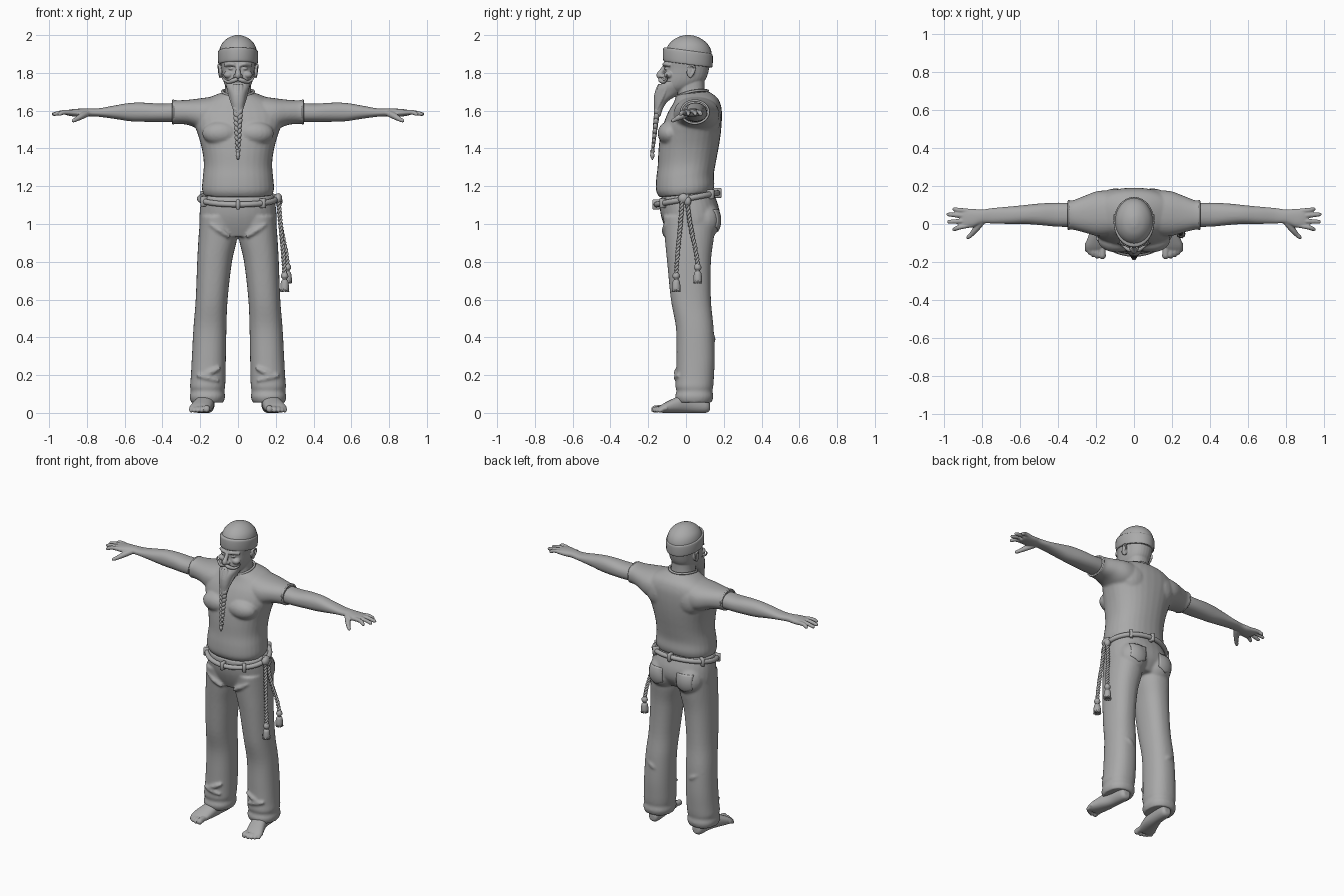
import bpy, bmesh
from math import cos, sin, pi, copysign
from mathutils import Vector, Matrix, Euler

if "Cube" in bpy.data.objects:
    bpy.data.objects.remove(bpy.data.objects["Cube"], do_unlink=True)

grey = bpy.data.materials.new("plain grey")
grey.use_nodes = True
grey.diffuse_color = (.4, .4, .4, 1)
grey.node_tree.nodes["Principled BSDF"].inputs["Base Color"].default_value = (.4, .4, .4, 1)


def catmull(rows, k):
    """Smooth interpolation through rows of numbers."""
    out, last = [], len(rows) - 1
    for i in range(last):
        quad = zip(rows[max(i - 1, 0)], rows[i], rows[i + 1], rows[min(i + 2, last)])
        quad = list(quad)
        for s in range(k):
            t = s / k
            out.append([b + .5 * t * (c - a + t * (2*a - 5*b + 4*c - d + t * (3*b - a - 3*c + d)))
                        for a, b, c, d in quad])
    return out + [list(rows[-1])]


def skin(bm, rings, closed=False):
    """Join rings of points into a surface."""
    rings = [[bm.verts.new(p) for p in ring] for ring in rings]
    n = len(rings[0])
    pairs = list(zip(rings, rings[1:]))
    if closed:
        pairs.append((rings[-1], rings[0]))
    else:
        bm.faces.new(rings[0])
        bm.faces.new(rings[-1])
    for a, b in pairs:
        for i in range(n):
            j = (i + 1) % n
            bm.faces.new((a[i], a[j], b[j], b[i]))


def loft(bm, axis, rows, tilt=0, power=.88, n=32):
    """Rows are (position on axis, then min and max on the other two axes)."""
    w = "xyz".index(axis)
    u, v = [i for i in range(3) if i != w]
    rings = []
    for pos, u0, u1, v0, v1 in catmull(rows, 5):
        ring = []
        for i in range(n):
            c, s = cos(2 * pi * i / n), sin(2 * pi * i / n)
            p = Vector()
            p[w] = pos
            p[u] = (u0 + u1) / 2 + (u1 - u0) / 2 * copysign(abs(c) ** power, c)
            p[v] = (v0 + v1) / 2 + (v1 - v0) / 2 * copysign(abs(s) ** power, s)
            p.z += tilt * p.y
            ring.append(p)
        rings.append(ring)
    skin(bm, rings)


def body(bm, rows, tilt=0, power=.88):
    """Upright loft, symmetric in x: rows are (z, half width, front, back)."""
    loft(bm, "z", [(z, -w, w, f, b) for z, w, f, b in rows], tilt, power)


def tube(bm, rows, k=5, ref=None, n=12):
    """Rows are (x, y, z, radius). With ref, the path is a closed loop."""
    rows = catmull(rows, k)
    pts = [Vector(r[:3]) for r in rows]
    closed = ref is not None
    if not closed:
        chord = pts[-1] - pts[0]
        ref = Vector([float(i == min(range(3), key=lambda a: abs(chord[a]))) for i in range(3)])
    rings, m = [], len(pts)
    for i, p in enumerate(pts):
        nxt, prev = (pts[(i + 1) % m], pts[i - 1]) if closed else (pts[min(i + 1, m - 1)], pts[max(i - 1, 0)])
        side = (nxt - prev).cross(ref).normalized()
        up = side.cross(nxt - prev).normalized()
        r = rows[i][3]
        rings.append([p + r * (side * cos(2 * pi * j / n) + up * sin(2 * pi * j / n)) for j in range(n)])
    skin(bm, rings, closed)


def blob(bm, at, size, rot=(0, 0, 0)):
    mat = Matrix.LocRotScale(Vector(at), Euler(rot), Vector(size))
    bmesh.ops.create_uvsphere(bm, u_segments=20, v_segments=12, radius=1, matrix=mat)


def block(bm, at, size, rot=(0, 0, 0)):
    mat = Matrix.LocRotScale(Vector(at), Euler(rot), Vector(size))
    bmesh.ops.create_cube(bm, size=1, matrix=mat)


def finish(name, bm, voxel=0, mirror=False, relax=3):
    bmesh.ops.recalc_face_normals(bm, faces=bm.faces)
    me = bpy.data.meshes.new(name)
    bm.to_mesh(me)
    bm.free()
    me.materials.append(grey)
    me.shade_smooth()
    ob = bpy.data.objects.new(name, me)
    bpy.context.collection.objects.link(ob)
    if mirror:
        ob.modifiers.new("Mirror", "MIRROR").use_mirror_merge = False
    if voxel:
        mod = ob.modifiers.new("Remesh", "REMESH")
        mod.mode, mod.voxel_size, mod.use_smooth_shade = "VOXEL", voxel, True
        mod = ob.modifiers.new("Smooth", "SMOOTH")
        mod.factor, mod.iterations = .5, relax
    return ob


# Shirt: trunk, chest, shoulders and sleeves
bm = bmesh.new()
body(bm, [(1.155, .183, -.14, .14), (1.19, .191, -.158, .15), (1.25, .186, -.158, .148),
          (1.32, .181, -.15, .16), (1.4, .192, -.146, .175), (1.47, .212, -.138, .185),
          (1.54, .235, -.12, .19), (1.6, .23, -.095, .187), (1.65, .18, -.065, .167),
          (1.69, .09, -.05, .12)], tilt=.1)
for s in (-1, 1):
    blob(bm, (s * .09, -.085, 1.48), (.1, .065, .065))
    blob(bm, (s * .1, .12, 1.56), (.1, .065, .1))
    rows = [(.06, -.06, .17, 1.46, 1.685), (.18, -.065, .175, 1.49, 1.668), (.26, -.045, .148, 1.523, 1.658),
            (.32, -.03, .125, 1.53, 1.655), (.347, -.031, .125, 1.527, 1.659)]
    loft(bm, "x", [(s * r[0], *r[1:]) for r in rows])
finish("shirt", bm, .008)

# Collar band and sleeve hems
bm = bmesh.new()
loop = [2 * pi * i / 40 for i in range(40)]
tube(bm, [(.083 * cos(a), .032 + .083 * sin(a), 1.69 + .016 * sin(a) + .012 * cos(a) ** 2, .007) for a in loop],
     1, Vector((0, 0, 1)), 8)
for s in (-1, 1):
    tube(bm, [(s * .343, .047 + .073 * cos(a), 1.593 + .061 * sin(a), .006) for a in loop],
         1, Vector((1, 0, 0)), 8)
finish("shirt_hems", bm)

# Arms with hands and fingers
bm = bmesh.new()
loft(bm, "x", [(.28, -.015, .11, 1.54, 1.645), (.4, -.014, .112, 1.54, 1.637), (.49, -.006, .108, 1.541, 1.642),
               (.57, 0, .1, 1.544, 1.641), (.65, 0, .092, 1.556, 1.628), (.74, .003, .084, 1.568, 1.612),
               (.8, .002, .076, 1.57, 1.612), (.85, -.018, .08, 1.568, 1.61), (.89, -.018, .08, 1.572, 1.606),
               (.91, -.01, .072, 1.576, 1.6)])
for y0, x1, y1 in ((.068, .955, .078), (.042, .985, .05), (.016, .982, .012), (-.008, .955, -.028)):
    tube(bm, [(.87, y0, 1.59, .013), (.92, (y0 + y1) / 2, 1.592, .0125),
              (x1 - .01, y1, 1.582, .0105), (x1, y1, 1.58, .005)])
tube(bm, [(.8, .012, 1.585, .018), (.83, -.025, 1.57, .017), (.855, -.055, 1.555, .0125),
          (.872, -.07, 1.547, .0105), (.88, -.075, 1.545, .005)])
finish("arms", bm, .0048, True)

# Trousers: hips, seat and legs with loose hems
bm = bmesh.new()
body(bm, [(.94, .19, -.09, .13), (1, .205, -.115, .17), (1.06, .203, -.133, .175),
          (1.12, .196, -.14, .158), (1.155, .188, -.137, .142)], tilt=.1)
for s in (-1, 1):
    blob(bm, (s * .095, .1, 1.02), (.095, .083, .1))
    rows = [(1.04, .01, .2, -.12, .16), (.93, .004, .209, -.113, .148), (.8, .032, .216, -.1, .132),
            (.6, .055, .224, -.08, .132), (.45, .061, .236, -.053, .146), (.3, .064, .244, -.05, .152),
            (.19, .066, .25, -.052, .148), (.14, .068, .254, -.056, .144), (.115, .072, .25, -.05, .14),
            (.085, .068, .256, -.058, .145), (.055, .078, .248, -.048, .135)]
    loft(bm, "z", [(r[0], *sorted((s * r[1], s * r[2])), *r[3:]) for r in rows])
    # cloth folds at the thigh, knee and shin
    for x0, z0, x1, z1, y in ((.04, .93, .15, 1, -.11), (.09, .24, .2, .19, -.045), (.1, .17, .22, .2, -.045)):
        tube(bm, [(s * x0, y, z0, .006), (s * (x0 + x1) / 2, y - .005, (z0 + z1) / 2, .015), (s * x1, y, z1, .006)])
    tube(bm, [(s * .1, .115, .35, .01), (s * .15, .14, .39, .018), (s * .21, .115, .43, .01)])
trousers = finish("trousers", bm, .008)

# Back pockets, pressed on to the seat
bm = bmesh.new()
N = 10
grid = [[bm.verts.new((.105 + .052 * u, .3, 1.075 - v * (.115 - .025 * abs(u))))
         for u in [2 * i / N - 1 for i in range(N + 1)]] for v in [j / N for j in range(N + 1)]]
for i in range(N):
    for j in range(N):
        bm.faces.new((grid[i][j], grid[i][j + 1], grid[i + 1][j + 1], grid[i + 1][j]))
pockets = finish("back_pockets", bm, 0, True)
mod = pockets.modifiers.new("Press", "SHRINKWRAP")
mod.target, mod.wrap_method, mod.offset = trousers, "PROJECT", .001
mod.use_project_y, mod.use_negative_direction, mod.use_positive_direction = True, True, True
mod = pockets.modifiers.new("Thickness", "SOLIDIFY")
mod.thickness, mod.offset = .008, 0

# Bare feet
bm = bmesh.new()
loft(bm, "y", [(.127, .14, .18, .015, .05), (.105, .125, .198, 0, .09), (.02, .125, .21, 0, .11),
               (-.05, .13, .235, 0, .084), (-.11, .143, .256, 0, .055), (-.14, .155, .252, .002, .035)])
for x, tip, r in ((.166, -.184, .018), (.193, -.182, .0135), (.214, -.174, .0125), (.232, -.163, .012), (.248, -.148, .011)):
    tube(bm, [(x, -.1, .025, r), (x, tip + .03, .023, r), (x, tip + .012, r + .001, r), (x, tip, r, r * .5)])
finish("feet", bm, .0048, True, 2)

# Rope belt with loops
bm = bmesh.new()


def belt_point(a):
    x, y = .203 * cos(a), .005 + .162 * sin(a)
    return Vector((x, y, 1.133 + .19 * y))


tube(bm, [(*belt_point(a), .015) for a in loop], 1, Vector((0, 0, 1)))
finish("rope_belt", bm)
bm = bmesh.new()
for a in (.25, .36, .5, .64, .75, .92, .08):
    p = belt_point(a * 2 * pi + pi)
    block(bm, p, (.022, .042, .052), (0, 0, a * 2 * pi + pi / 2))
finish("belt_loops", bm).modifiers.new("Bevel", "BEVEL").width = .004

# Hanging cords with knots and tassels at the left hip
cords, tassels = bmesh.new(), bmesh.new()
blob(tassels, (.212, -.012, 1.135), (.022, .03, .028))
blob(tassels, (.218, .008, 1.12), (.018, .02, .024))
for y0, y1, x1, z1 in ((-.02, -.052, .247, .735), (.005, .062, .262, .78)):
    path = catmull([(.215, y0, 1.13), (.225, y0 + (y1 - y0) * .3, 1), (x1 - .008, y1 * .85, .85), (x1, y1, z1)], 40)
    for phase in (0, pi):
        tube(cords, [(x + .006 * cos(z * 160 + phase), y + .006 * sin(z * 160 + phase), z, .0068)
                     for x, y, z in path], 1, n=8)
    shape = ((.01, .008), (0, .017), (-.015, .019), (-.028, .011), (-.04, .019), (-.07, .023), (-.088, .021))
    tube(tassels, [(x1, y1, z1 + dz, r) for dz, r in shape])
    for i in range(10):
        a = i * pi / 5
        tube(tassels, [(x1 + .012 * cos(a), y1 + .012 * sin(a), z1 - .035, .005),
                       (x1 + .02 * cos(a), y1 + .02 * sin(a), z1 - .094, .005)], n=6)
finish("hanging_cords", cords)
finish("tassels", tassels)

# Head, neck and face
bm = bmesh.new()
body(bm, [(1.62, .09, -.04, .12), (1.69, .072, -.045, .102), (1.74, .068, -.05, .098), (1.8, .07, -.05, .1)])
body(bm, [(1.69, .03, -.11, -.02), (1.72, .06, -.122, .045), (1.76, .078, -.12, .1), (1.82, .088, -.112, .122),
          (1.88, .094, -.112, .128), (1.94, .08, -.09, .105)])
tube(bm, [(0, -.105, 1.845, .012), (0, -.125, 1.815, .012), (0, -.14, 1.788, .017), (0, -.136, 1.775, .012)])
for s in (-1, 1):
    blob(bm, (s * .015, -.125, 1.782), (.011, .014, .01))
    blob(bm, (s * .05, -.09, 1.79), (.027, .026, .02))
    blob(bm, (s * .036, -.1, 1.823), (.016, .015, .009))
    tube(bm, [(s * .008, -.112, 1.838, .008), (s * .035, -.112, 1.847, .011), (s * .07, -.082, 1.84, .008)])
    blob(bm, (s * .092, .025, 1.808), (.009, .023, .034), (-.2, 0, s * .35))
    tube(bm, [(s * .096, .01, 1.815, .005), (s * .102, .022, 1.84, .006), (s * .103, .045, 1.832, .006),
              (s * .1, .042, 1.805, .006), (s * .094, .02, 1.775, .007)])
finish("head", bm, .004, False, 2)

# Moustache with curled tips
bm = bmesh.new()
tube(bm, [(.002, -.134, 1.768, .01), (.025, -.134, 1.76, .012), (.05, -.118, 1.752, .009),
          (.072, -.105, 1.762, .006), (.084, -.1, 1.78, .004), (.078, -.1, 1.79, .002)])
finish("moustache", bm, 0, True)

# Beard tapering into a braid
bm = bmesh.new()
body(bm, [(1.755, .066, -.118, -.01), (1.725, .062, -.147, -.015), (1.69, .05, -.165, -.035), (1.65, .037, -.17, -.095),
          (1.61, .027, -.168, -.122), (1.57, .018, -.168, -.135)])
for i in range(7):
    x = (i - 3) / 3
    tube(bm, [(.055 * x, -.14 + .045 * x * x, 1.74, .008), (.042 * x, -.16 + .04 * x * x, 1.68, .009),
              (.016 * x, -.162, 1.59, .006)])
finish("beard", bm, .004, False, 1)
bm = bmesh.new()
for i in range(18):
    t, s = i / 17, 1 if i % 2 else -1
    r = .019 - .009 * t
    blob(bm, (s * r * .5, -.152 - .024 * t, 1.605 - .215 * t), (r * .8, r * .85, r * 1.25), (0, s * .6, 0))
tube(bm, [(0, -.176, 1.392, .008), (0, -.177, 1.386, .013), (0, -.178, 1.376, .009),
          (0, -.178, 1.362, .012), (0, -.178, 1.34, .003)])
finish("beard_braid", bm)

# Knitted cap with a turned-up band
bm = bmesh.new()
body(bm, [(1.86, .099, -.112, .135), (1.91, .1, -.11, .135), (1.95, .088, -.092, .117),
          (1.98, .06, -.06, .082), (1.996, .027, -.022, .045), (2, .006, 0, .02)], power=1)
finish("cap", bm)
bm = bmesh.new()
body(bm, [(1.846, .096, -.11, .13), (1.85, .104, -.12, .139), (1.88, .107, -.123, .142), (1.912, .106, -.121, .141),
          (1.92, .1, -.114, .134)], tilt=-.13, power=1)
finish("cap_band", bm)
